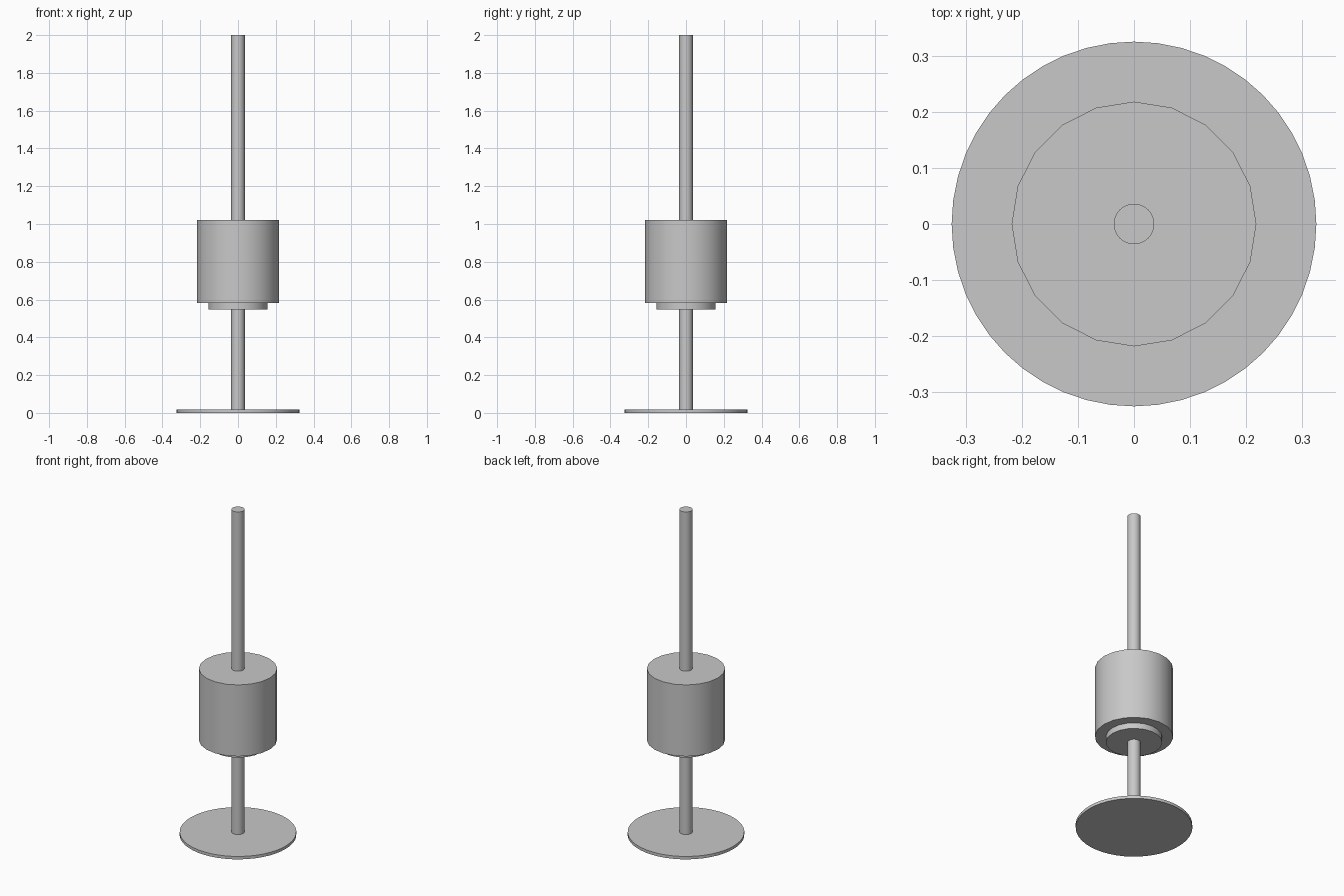
import bpy
import math

cube = bpy.data.objects.get("Cube")
if cube:
    bpy.data.objects.remove(cube, do_unlink=True)

GREY = (0.58, 0.58, 0.58, 1.0)
grey = bpy.data.materials.new("plain_grey")
grey.use_nodes = True
grey.diffuse_color = GREY
grey.node_tree.nodes["Principled BSDF"].inputs["Base Color"].default_value = GREY


def disc(name, radius, bottom, top, sides):
    """Upright cylinder between two heights, smooth sides and sharp rims."""
    bpy.ops.mesh.primitive_cylinder_add(
        vertices=sides, radius=radius, depth=top - bottom,
        location=(0, 0, (bottom + top) / 2))
    part = bpy.context.object
    part.name = name
    part.data.materials.append(grey)
    bpy.ops.object.shade_smooth_by_angle(angle=math.radians(30))
    return part


# Thin round foot
disc("base_plate", 0.325, 0.0, 0.018, 48)
# Tall central rod
disc("rod", 0.036, 0.018, 2.0, 32)
# Small collar under the weight
disc("collar", 0.157, 0.547, 0.583, 20)
# Large drum carried on the rod
disc("drum", 0.218, 0.583, 1.022, 20)
